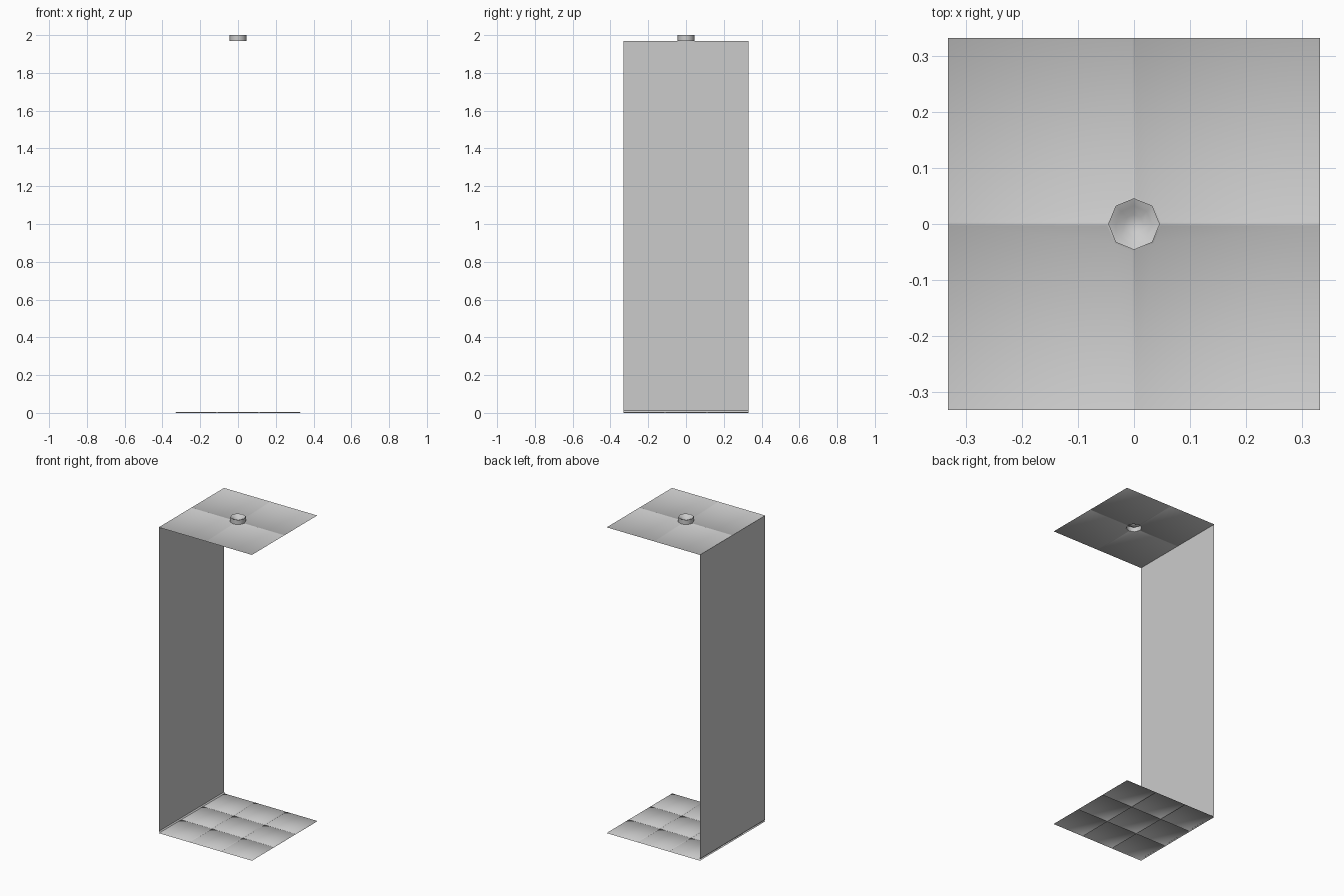
import bpy, bmesh
from math import cos, sin, pi

if "Cube" in bpy.data.objects:
    bpy.data.objects.remove(bpy.data.objects["Cube"])

R = 0.332          # half width of the square module
CEIL = 1.97        # ceiling height
RING = 0.046       # lamp recess radius


def finish(bm, name, smooth=True):
    me = bpy.data.meshes.new(name)
    bm.to_mesh(me)
    bm.free()
    ob = bpy.data.objects.new(name, me)
    bpy.context.collection.objects.link(ob)
    for p in me.polygons:
        p.use_smooth = smooth
    return ob


def face(bm, pts):
    return bm.faces.new([bm.verts.new(p) for p in pts])


def inset(bm, width, depth):
    bmesh.ops.remove_doubles(bm, verts=bm.verts, dist=1e-5)
    bmesh.ops.inset_individual(bm, faces=bm.faces[:], thickness=width,
                               depth=depth, use_even_offset=True)


# floor: 3 x 3 raised tiles with grooves between
bm = bmesh.new()
s = 2 * R / 3
for i in range(3):
    for j in range(3):
        x, y = -R + i * s, -R + j * s
        face(bm, [(x, y, 0), (x + s, y, 0), (x + s, y + s, 0), (x, y + s, 0)])
inset(bm, 0.004, 0.005)
finish(bm, "floor_tiles")

# ceiling: four panels facing down, cut round the octagonal recess
bm = bmesh.new()
for q in range(4):
    a = q * pi / 2
    pts = [(RING, 0), (R, 0), (R, R), (0, R), (0, RING),
           (RING * cos(pi / 4), RING * sin(pi / 4))]
    ring = [(x * cos(a) - y * sin(a), x * sin(a) + y * cos(a), CEIL) for x, y in pts]
    face(bm, ring[::-1])
inset(bm, 0.003, 0.002)
finish(bm, "ceiling_panels")

# recessed lamp: octagonal well with a dished top and a small central disc
bm = bmesh.new()
profile = [(RING, CEIL), (RING, 2.0), (0.032, 1.994), (0.017, 1.982)]
loops = [[bm.verts.new((r * cos(k * pi / 4), r * sin(k * pi / 4), z))
          for k in range(8)] for r, z in profile]
for lo, hi in zip(loops, loops[1:]):
    for k in range(8):
        n = (k + 1) % 8
        bm.faces.new((lo[n], lo[k], hi[k], hi[n]))
bm.faces.new(loops[-1][::-1])
lamp = finish(bm, "lamp_recess")
bpy.context.view_layer.objects.active = lamp
lamp.select_set(True)
bpy.ops.object.shade_smooth_by_angle(angle=0.9)

# wall on the left, with a small chamfer strip at the floor
bm = bmesh.new()
prof = [(-R, CEIL), (-R, 0.012), (-R + 0.01, 0.002)]
rows = [[bm.verts.new((x, y, z)) for y in (-R, R)] for x, z in prof]
for a, b in zip(rows, rows[1:]):
    bm.faces.new((a[0], b[0], b[1], a[1]))
finish(bm, "wall", smooth=False)
